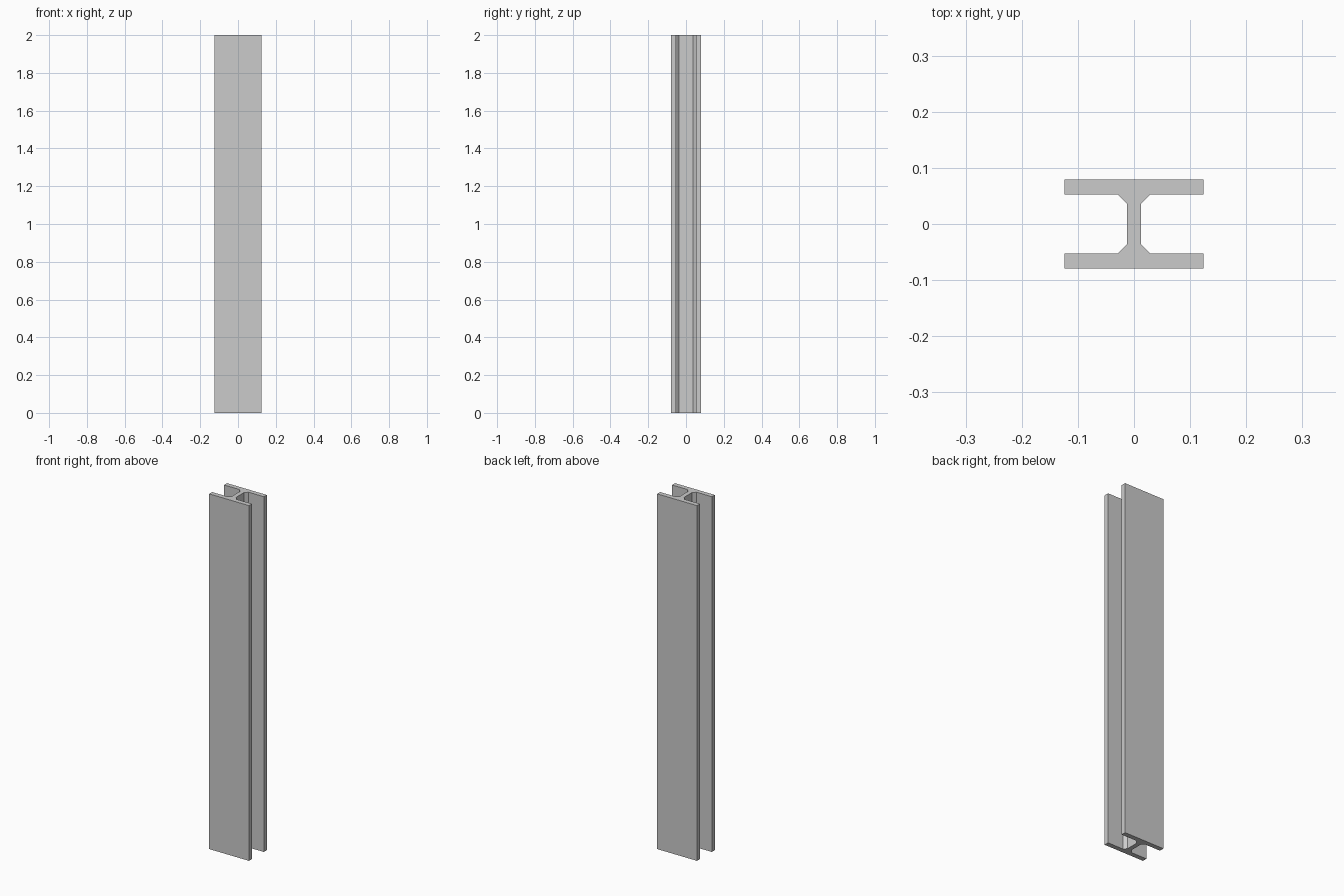
import bpy
import bmesh

if "Cube" in bpy.data.objects:
    bpy.data.objects.remove(bpy.data.objects["Cube"])

HEIGHT = 2.0
# Quarter of the I-shaped section, from flange tip to web (x, y)
quarter = [(0.124, 0.079), (0.124, 0.0525), (0.0285, 0.0525), (0.0125, 0.036)]

# Mirror the quarter into the full outline
right = quarter + [(x, -y) for x, y in reversed(quarter)]
outline = right + [(-x, y) for x, y in reversed(right)]

# Extrude the section upwards into the beam
bm = bmesh.new()
section = bm.faces.new([bm.verts.new((x, y, 0)) for x, y in outline])
extruded = bmesh.ops.extrude_face_region(bm, geom=[section], use_keep_orig=True)
top = [v for v in extruded["geom"] if isinstance(v, bmesh.types.BMVert)]
bmesh.ops.translate(bm, verts=top, vec=(0, 0, HEIGHT))
bmesh.ops.recalc_face_normals(bm, faces=bm.faces)

mesh = bpy.data.meshes.new("steel_beam")
bm.to_mesh(mesh)
bm.free()
beam = bpy.data.objects.new("steel_beam", mesh)
bpy.context.collection.objects.link(beam)
